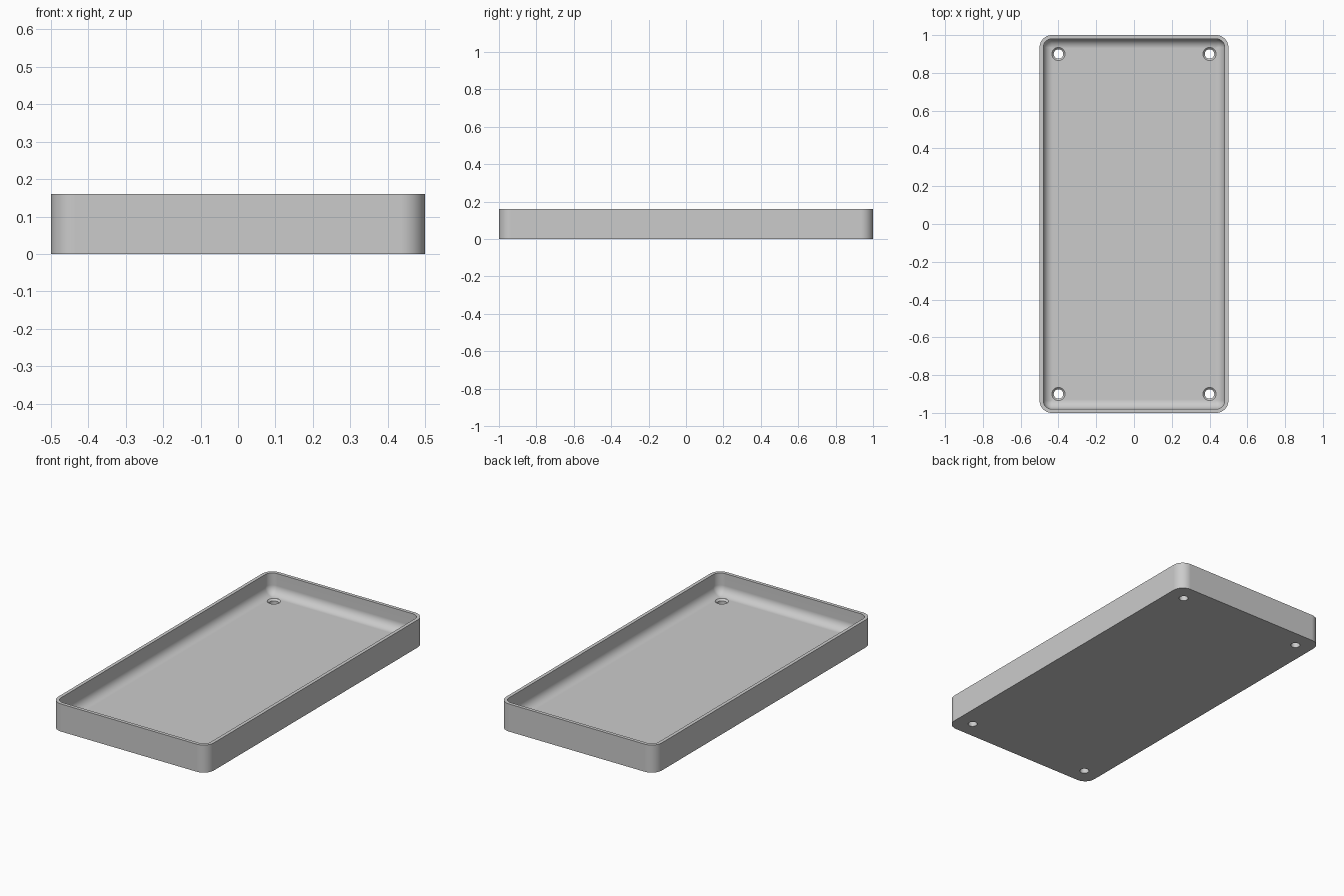
import bpy
import bmesh
from math import sin, cos, pi

if "Cube" in bpy.data.objects:
    bpy.data.objects.remove(bpy.data.objects["Cube"], do_unlink=True)

HALF_X, HALF_Y, HEIGHT = 0.5, 1.0, 0.16
CORNER, WALL, FLOOR, FILLET = 0.065, 0.02, 0.04, 0.05
STEPS = 10

grey = bpy.data.materials.new("plain grey")
grey.use_nodes = True
colour = (0.6, 0.6, 0.6, 1)
grey.diffuse_color = colour
grey.node_tree.nodes["Principled BSDF"].inputs["Base Color"].default_value = colour


def new_object(name, bm):
    bmesh.ops.recalc_face_normals(bm, faces=bm.faces)
    mesh = bpy.data.meshes.new(name)
    bm.to_mesh(mesh)
    bm.free()
    mesh.materials.append(grey)
    obj = bpy.data.objects.new(name, mesh)
    bpy.context.collection.objects.link(obj)
    return obj


def rounded_loop(bm, inset, z):
    """Rounded rectangle of vertices, set in from the outer wall."""
    r = max(CORNER - inset, 0.004)
    cx, cy = HALF_X - inset - r, HALF_Y - inset - r
    verts = []
    for quarter, (sx, sy) in enumerate([(1, 1), (-1, 1), (-1, -1), (1, -1)]):
        for i in range(STEPS + 1):
            a = (quarter + i / STEPS) * pi / 2
            verts.append(bm.verts.new((sx * cx + r * cos(a), sy * cy + r * sin(a), z)))
    return verts


def skin(bm, loops):
    """Join successive loops with quads and cap both ends."""
    for low, high in zip(loops, loops[1:]):
        n = len(low)
        for i in range(n):
            j = (i + 1) % n
            bm.faces.new((low[i], low[j], high[j], high[i]))
    bm.faces.new(loops[0])
    bm.faces.new(loops[-1])


# Tray shell: outside wall, rim, inside wall, rounded foot of the wall, floor
profile = [(0, 0), (0, HEIGHT), (WALL, HEIGHT)]
for i in range(STEPS + 1):
    a = i / STEPS * pi / 2
    profile.append((WALL + FILLET * (1 - cos(a)), FLOOR + FILLET * (1 - sin(a))))
bm = bmesh.new()
skin(bm, [rounded_loop(bm, inset, z) for inset, z in profile])
tray = new_object("tray", bm)

# Countersunk screw holes near the four corners
bm = bmesh.new()
hole_profile = [(0.025, -0.02), (0.025, 0.03), (0.035, FLOOR), (0.035, 0.06)]
for x in (-0.4, 0.4):
    for y in (-0.9, 0.9):
        rings = []
        for r, z in hole_profile:
            angles = [2 * pi * k / 32 for k in range(32)]
            rings.append([bm.verts.new((x + r * cos(a), y + r * sin(a), z)) for a in angles])
        skin(bm, rings)
cutter = new_object("screw_hole_cutter", bm)
cutter.hide_render = True

cut = tray.modifiers.new("screw holes", "BOOLEAN")
cut.operation = "DIFFERENCE"
cut.solver = "EXACT"
cut.object = cutter
for obj in bpy.context.selected_objects:
    obj.select_set(False)
bpy.context.view_layer.objects.active = tray
tray.select_set(True)
bpy.ops.object.modifier_apply(modifier=cut.name)
bpy.data.objects.remove(cutter, do_unlink=True)

# Smooth curves, crisp rim and hole edges, flat broad faces
bpy.ops.object.shade_smooth_by_angle(angle=pi / 6)
weighted = tray.modifiers.new("flat face normals", "WEIGHTED_NORMAL")
weighted.keep_sharp = True
